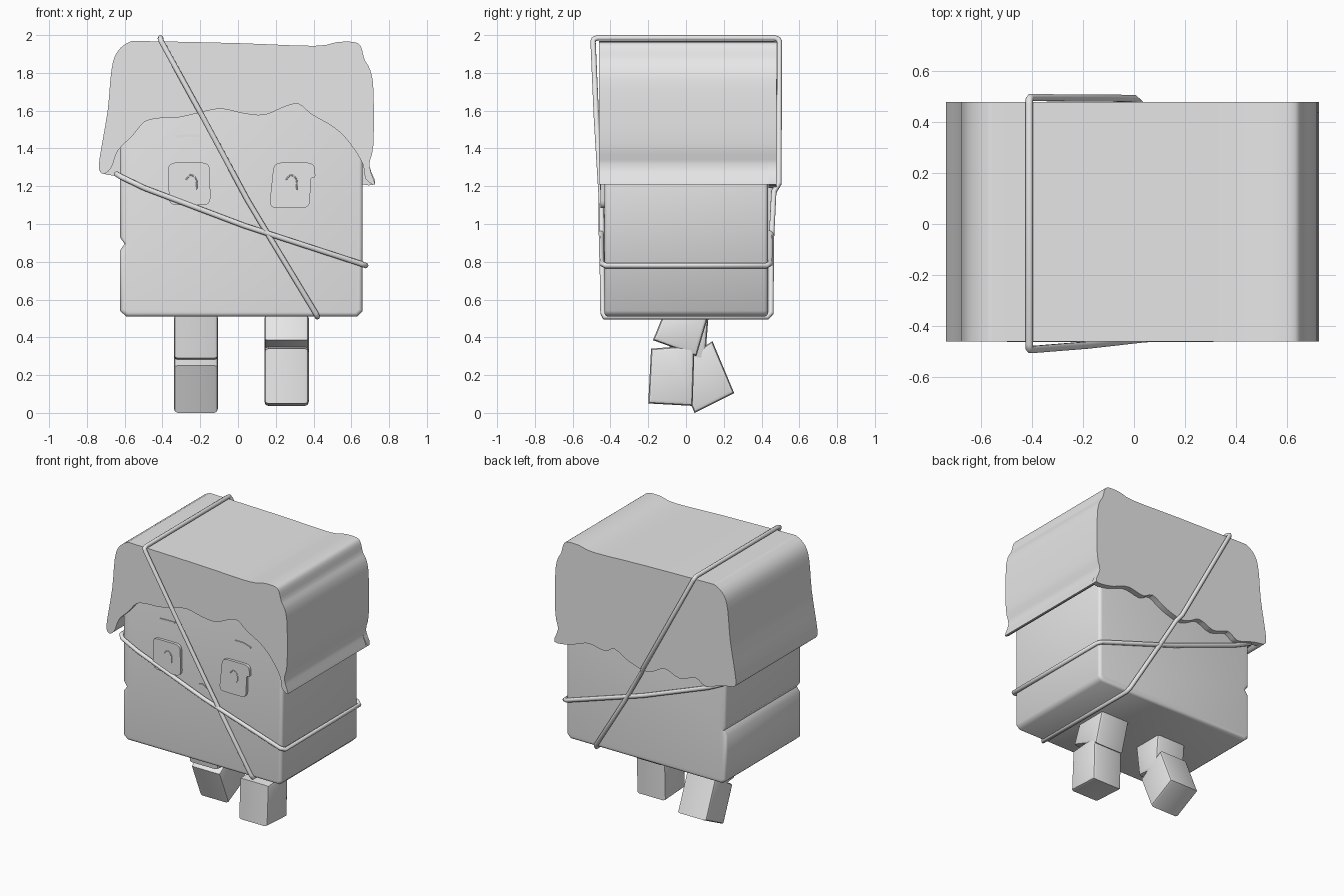
import bpy, bmesh, math
from mathutils import Vector

if "Cube" in bpy.data.objects:
    bpy.data.objects.remove(bpy.data.objects["Cube"])

grey = bpy.data.materials.new("plain_grey")
grey.diffuse_color = (0.8, 0.8, 0.8, 1)
grey.use_nodes = True
grey.node_tree.nodes["Principled BSDF"].inputs["Base Color"].default_value = grey.diffuse_color


def finish(name, bm, angle=35):
    bmesh.ops.recalc_face_normals(bm, faces=bm.faces)
    me = bpy.data.meshes.new(name)
    bm.to_mesh(me)
    bm.free()
    me.materials.append(grey)
    me.shade_smooth()
    me.set_sharp_from_angle(angle=math.radians(angle))
    ob = bpy.data.objects.new(name, me)
    bpy.context.collection.objects.link(ob)
    return ob


def soften(pts, closed=True, n=3):
    """Catmull-Rom rounding of a 2D point list."""
    out, c = [], len(pts)
    get = lambda i: Vector(pts[i % c] if closed else pts[max(0, min(c - 1, i))])
    for i in range(c if closed else c - 1):
        a, b, d, e = (get(i + k) for k in (-1, 0, 1, 2))
        for s in range(n):
            t = s / n
            out.append(0.5 * (2 * b + (d - a) * t + (2 * a - 5 * b + 4 * d - e) * t * t
                              + (3 * b - a - 3 * d + e) * t ** 3))
    if not closed:
        out.append(Vector(pts[-1]))
    return out


def extrude_y(name, outline, y0, y1, rim=0, angle=35):
    """Extrude an (x, z) outline along y, optionally rounding both rims."""
    bm = bmesh.new()
    f = bm.faces.new([bm.verts.new((p[0], y0, p[1])) for p in outline])
    r = bmesh.ops.extrude_face_region(bm, geom=[f])
    vs = [v for v in r["geom"] if isinstance(v, bmesh.types.BMVert)]
    bmesh.ops.translate(bm, verts=vs, vec=(0, y1 - y0, 0))
    if rim:
        edges = [e for e in bm.edges if abs(e.verts[0].co.y - e.verts[1].co.y) < 1e-5]
        bmesh.ops.bevel(bm, geom=edges, offset=rim, segments=4, profile=0.5, affect='EDGES')
    return finish(name, bm, angle)


def rope(name, pts, closed=True, radius=0.015):
    cu = bpy.data.curves.new(name, 'CURVE')
    cu.dimensions = '3D'
    cu.bevel_depth = radius
    cu.bevel_resolution = 2
    cu.use_fill_caps = True
    sp = cu.splines.new('POLY')
    sp.points.add(len(pts) - 1)
    for p, co in zip(sp.points, pts):
        p.co = (*co, 1)
    sp.use_cyclic_u = closed
    sp.use_smooth = True
    cu.materials.append(grey)
    ob = bpy.data.objects.new(name, cu)
    bpy.context.collection.objects.link(ob)


# Body: block with chamfered bottom corners and a small notch down one side
body = [(-0.59, 0.51), (0.63, 0.51), (0.66, 0.54), (0.66, 1.80), (0.62, 1.84), (-0.58, 1.84),
        (-0.625, 1.80), (-0.625, 0.93), (-0.60, 0.895), (-0.625, 0.86), (-0.625, 0.54)]
extrude_y("body", body, -0.432, 0.435, rim=0.022, angle=50)

# Hair: outer shell, with an arched fringe in front and a ragged hem behind
outer = [(0.725, 1.21), (0.695, 1.31), (0.717, 1.42), (0.717, 1.71), (0.70, 1.815), (0.67, 1.87),
         (0.65, 1.94), (0.615, 1.963), (0.525, 1.963), (0.405, 1.943), (0.01, 1.957),
         (-0.495, 1.968), (-0.575, 1.963), (-0.64, 1.91), (-0.67, 1.815), (-0.69, 1.60),
         (-0.73, 1.365), (-0.735, 1.29), (-0.71, 1.265)]
fringe = [(-0.67, 1.30), (-0.635, 1.39), (-0.56, 1.465), (-0.495, 1.54), (-0.415, 1.56),
          (-0.31, 1.565), (-0.2, 1.59), (-0.09, 1.61), (0.03, 1.585), (0.14, 1.577),
          (0.245, 1.62), (0.32, 1.635), (0.39, 1.58), (0.51, 1.51), (0.59, 1.43),
          (0.66, 1.32), (0.675, 1.24)]
hem = [(-0.625, 1.25), (-0.49, 1.21), (-0.41, 1.25), (-0.285, 1.21), (-0.165, 1.25),
       (-0.08, 1.21), (0.0, 1.19), (0.135, 1.23), (0.24, 1.285), (0.32, 1.25), (0.44, 1.27),
       (0.52, 1.25), (0.60, 1.22)]
extrude_y("hair_front", soften(outer + fringe), -0.46, 0.437)
extrude_y("hair_back", soften(outer + hem), 0.437, 0.478)


# Eyes: raised rounded plates, the second one with a stepped outer corner
def rounded(corners, r=0.04):
    out, n = [], len(corners)
    for i in range(n):
        p, a, b = (Vector(corners[(i + k) % n]) for k in (0, -1, 1))
        da, db = (a - p), (b - p)
        k = min(r, da.length * 0.48, db.length * 0.48)
        s, e = p + da.normalized() * k, p + db.normalized() * k
        for j in range(5):
            t = j / 4
            out.append((1 - t) ** 2 * s + 2 * t * (1 - t) * p + t * t * e)
    return out


eye_l = [(-0.365, 1.10), (-0.145, 1.10), (-0.15, 1.325), (-0.37, 1.325)]
eye_r = [(0.165, 1.085), (0.38, 1.085), (0.385, 1.245), (0.41, 1.245), (0.405, 1.325), (0.19, 1.325)]
for name, eye, x in (("eye_left", eye_l, -0.25), ("eye_right", eye_r, 0.28)):
    extrude_y(name, rounded(eye), -0.452, -0.42)
    # Hooked pupil mark
    hook = soften([(x - 0.025, 1.235), (x, 1.26), (x + 0.03, 1.235), (x + 0.03, 1.18)], False)
    rope(name + "_mark", [(p[0], -0.451, p[1]) for p in hook], False, 0.004)

# Brows and mouth
extrude_y("brow_left", [(-0.33, 1.458), (-0.205, 1.462), (-0.2, 1.475), (-0.325, 1.472)], -0.438, -0.42)
extrude_y("brow_right", [(0.28, 1.462), (0.35, 1.46), (0.405, 1.444), (0.41, 1.455), (0.35, 1.473), (0.28, 1.474)],
          -0.438, -0.42)
extrude_y("mouth", [(-0.045, 1.025), (0.015, 1.065), (0.08, 1.03), (0.085, 1.04), (0.02, 1.085), (-0.01, 1.078)],
          -0.438, -0.42)

# Ropes: one steep loop over the top and under the body, one slanted belt
rope("rope_steep", [(-0.41, -0.47, 1.985), (-0.41, -0.488, 1.978), (-0.405, -0.492, 1.965),
                    (-0.18, -0.474, 1.555), (0.05, -0.448, 1.127), (0.177, -0.445, 0.915),
                    (0.41, -0.44, 0.53), (0.42, -0.43, 0.508),
                    (0.42, 0.43, 0.508), (0.41, 0.45, 0.53), (0.177, 0.452, 0.915),
                    (0.03, 0.465, 1.17), (0.0, 0.492, 1.215), (-0.405, 0.495, 1.965),
                    (-0.41, 0.488, 1.978), (-0.41, 0.47, 1.985)])
belt = [(-0.643, -0.42, 1.265), (-0.62, -0.445, 1.25), (-0.495, -0.447, 1.19), (0.035, -0.449, 0.99),
        (0.65, -0.445, 0.79), (0.677, -0.425, 0.78)]
rope("rope_belt", belt + [(x, -y, z) for x, y, z in reversed(belt)])


# Legs: an upper and a lower block each, drawn as (y, z) side shapes
def leg_block(name, x0, x1, side):
    bm = bmesh.new()
    f = bm.faces.new([bm.verts.new((x0, y, z)) for y, z in side])
    r = bmesh.ops.extrude_face_region(bm, geom=[f])
    vs = [v for v in r["geom"] if isinstance(v, bmesh.types.BMVert)]
    bmesh.ops.translate(bm, verts=vs, vec=(x1 - x0, 0, 0))
    edges = [e for e in bm.edges if abs(e.verts[0].co.x - e.verts[1].co.x) < 1e-5]
    bmesh.ops.bevel(bm, geom=edges, offset=0.02, segments=2, profile=0.5, affect='EDGES')
    finish(name, bm, 30)


leg_block("right_leg_upper", 0.14, 0.375, [(-0.12, 0.52), (0.12, 0.52), (0.055, 0.30), (-0.05, 0.34), (-0.175, 0.385)])
leg_block("right_leg_lower", 0.14, 0.375, [(-0.20, 0.05), (0.035, 0.037), (0.045, 0.35), (-0.06, 0.35), (-0.185, 0.34)])
leg_block("left_leg_upper", -0.34, -0.105, [(-0.11, 0.52), (0.12, 0.52), (0.10, 0.27), (-0.08, 0.29)])
leg_block("left_leg_lower", -0.34, -0.105, [(0.045, 0.0), (0.255, 0.105), (0.14, 0.38), (-0.06, 0.25)])
